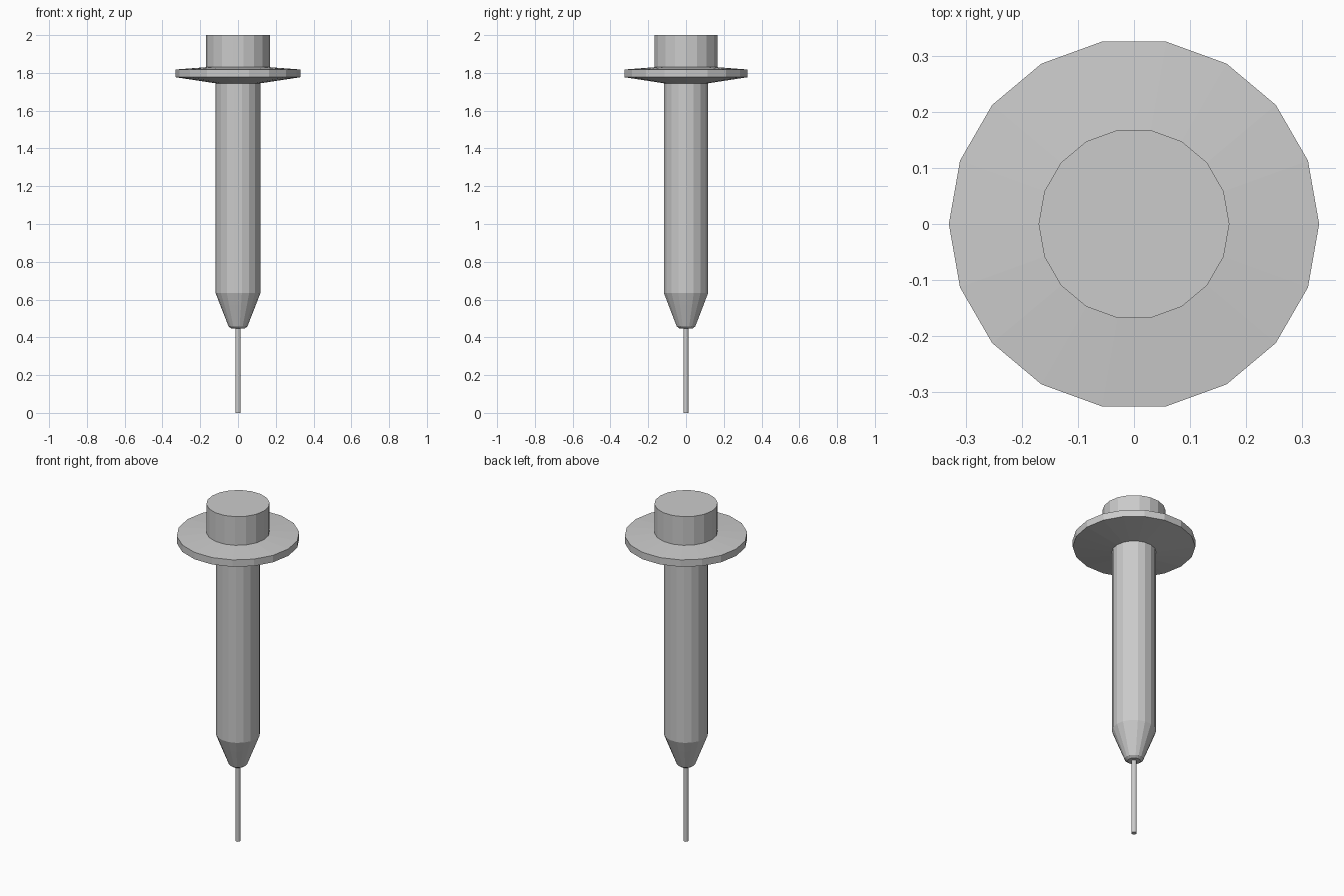
import bpy, bmesh
from math import cos, sin, pi

if "Cube" in bpy.data.objects:
    bpy.data.objects.remove(bpy.data.objects["Cube"])


def lathe(name, profile, sides=18):
    """Closed solid of revolution from (radius, z) points, bottom to top."""
    bm = bmesh.new()
    rings = [[bm.verts.new((r * cos(2 * pi * i / sides), r * sin(2 * pi * i / sides), z))
              for i in range(sides)] for r, z in profile]
    for low, high in zip(rings, rings[1:]):
        for i in range(sides):
            j = (i + 1) % sides
            bm.faces.new((low[i], low[j], high[j], high[i]))
    bm.faces.new(rings[0][::-1])
    bm.faces.new(rings[-1])
    mesh = bpy.data.meshes.new(name)
    bm.to_mesh(mesh)
    bm.free()
    obj = bpy.data.objects.new(name, mesh)
    bpy.context.collection.objects.link(obj)
    return obj


# Thin needle
lathe("needle", [(0.014, 0), (0.014, 0.45)])

# Tapered hub, barrel, finger flange and plunger cap as one turned body
lathe("syringe_body", [
    (0.035, 0.447), (0.05, 0.458), (0.094, 0.57), (0.119, 0.635),
    (0.119, 1.745), (0.33, 1.777), (0.33, 1.818),
    (0.17, 1.83), (0.17, 2.0),
])
